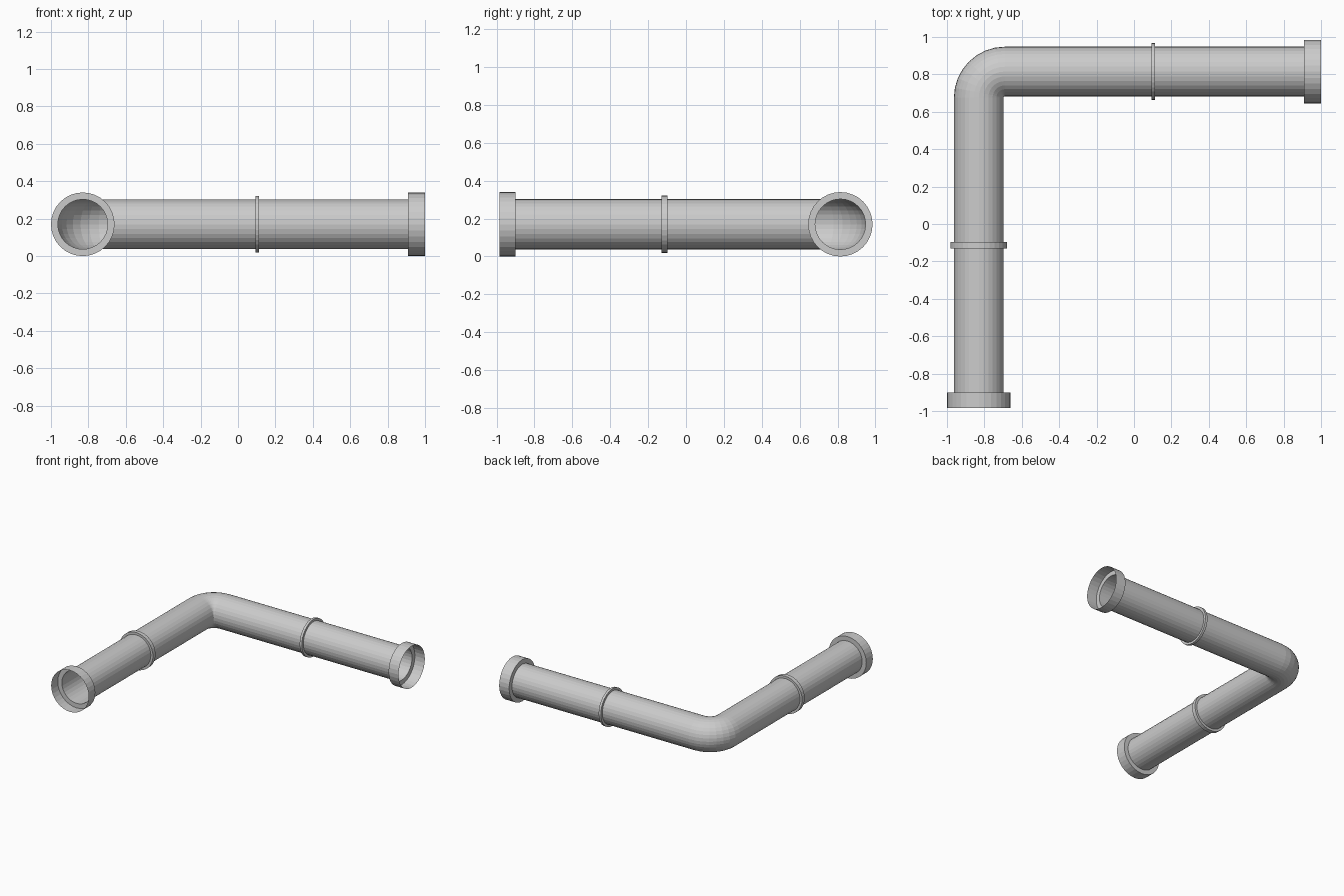
import bpy, bmesh, math
from mathutils import Vector

cube = bpy.data.objects.get("Cube")
if cube:
    bpy.data.objects.remove(cube, do_unlink=True)

SIDES = 32
PIPE_R, RING_R, COLLAR_R = 0.133, 0.152, 0.17
AXIS_X, AXIS_Y, AXIS_Z = -0.83, 0.815, 0.17
BEND_R = 0.14
FRONT, LEFT = Vector((0, -1, 0)), Vector((1, 0, 0))

grey = bpy.data.materials.new("pipe grey")
grey.use_nodes = True
colour = (0.6, 0.6, 0.6, 1)
grey.diffuse_color = colour
grey.node_tree.nodes["Principled BSDF"].inputs["Base Color"].default_value = colour


def loft(name, stations):
    """Skin circles given as (centre, axis direction, radius)."""
    bm = bmesh.new()
    rings = []
    for centre, axis, radius in stations:
        side = axis.cross(Vector((0, 0, 1)))
        ring = []
        for i in range(SIDES):
            a = math.tau * i / SIDES
            offset = side * math.cos(a) + Vector((0, 0, math.sin(a)))
            ring.append(bm.verts.new(centre + offset * radius))
        rings.append(ring)
    for r, s in zip(rings, rings[1:]):
        for i in range(SIDES):
            j = (i + 1) % SIDES
            bm.faces.new((r[i], r[j], s[j], s[i]))
    bmesh.ops.recalc_face_normals(bm, faces=bm.faces[:])
    mesh = bpy.data.meshes.new(name)
    bm.to_mesh(mesh)
    bm.free()
    mesh.materials.append(grey)
    obj = bpy.data.objects.new(name, mesh)
    bpy.context.collection.objects.link(obj)
    return obj


def front_arm(y):
    return Vector((AXIS_X, y, AXIS_Z))


def side_arm(x):
    return Vector((x, AXIS_Y, AXIS_Z))


# Open pipe: front arm, rounded elbow, side arm
path = [(front_arm(-0.9), -FRONT, PIPE_R)]
pivot = Vector((AXIS_X + BEND_R, AXIS_Y - BEND_R, AXIS_Z))
STEPS = 8
for k in range(STEPS + 1):
    a = math.pi / 2 * k / STEPS
    centre = pivot + BEND_R * Vector((-math.cos(a), math.sin(a), 0))
    path.append((centre, Vector((math.sin(a), math.cos(a), 0)), PIPE_R))
path.append((side_arm(0.91), LEFT, PIPE_R))
loft("pipe", path)

# Per arm: open cup collar at the end and a narrow joint band midway
for label, at, axis, end, lip, band in (
        ("front", front_arm, FRONT, -0.9, -0.985, (-0.13, -0.097)),
        ("side", side_arm, LEFT, 0.91, 1.0, (0.093, 0.113))):
    loft(label + "_collar", [(at(end), axis, PIPE_R),
                             (at(end), axis, COLLAR_R),
                             (at(lip), axis, COLLAR_R)])
    a, b = at(band[0]), at(band[1])
    loft(label + "_joint_band", [(a, axis, PIPE_R), (a, axis, RING_R),
                                 (b, axis, RING_R), (b, axis, PIPE_R)])
